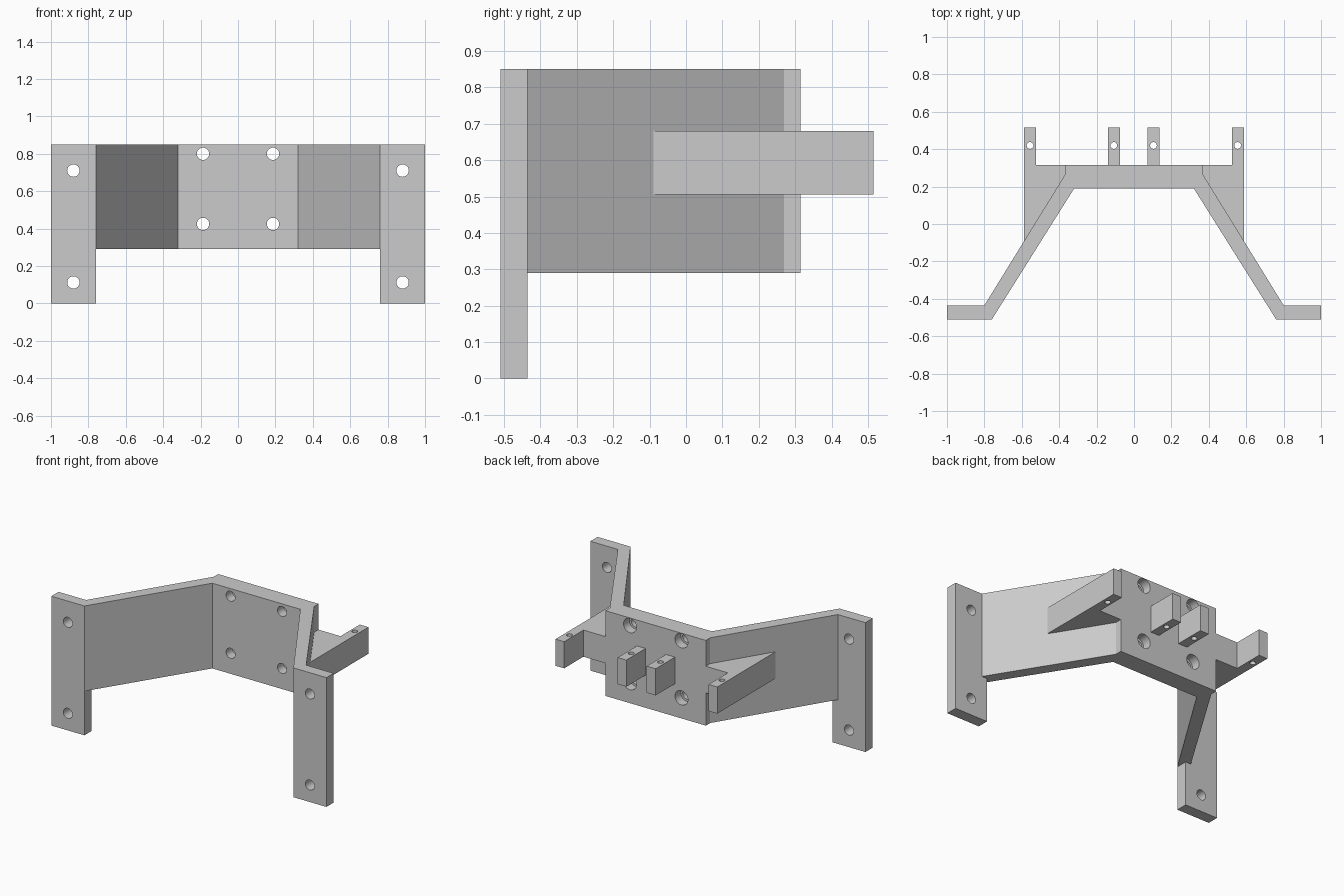
import bpy
import bmesh
import math
from mathutils import Matrix

default = bpy.data.objects.get("Cube")
if default:
    bpy.data.objects.remove(default, do_unlink=True)

grey = bpy.data.materials.new("plain grey")
grey.use_nodes = True
COLOUR = (0.6, 0.6, 0.6, 1)
grey.diffuse_color = COLOUR
grey.node_tree.nodes["Principled BSDF"].inputs["Base Color"].default_value = COLOUR


def finish(name, bm):
    bmesh.ops.recalc_face_normals(bm, faces=bm.faces)
    mesh = bpy.data.meshes.new(name)
    bm.to_mesh(mesh)
    bm.free()
    mesh.materials.append(grey)
    obj = bpy.data.objects.new(name, mesh)
    bpy.context.collection.objects.link(obj)
    return obj


def prism(name, outline, z0, z1):
    """Extrude a plan outline from z0 up to z1."""
    bm = bmesh.new()
    face = bm.faces.new([bm.verts.new((x, y, z0)) for x, y in outline])
    top = bmesh.ops.extrude_face_region(bm, geom=[face])["geom"]
    verts = [g for g in top if isinstance(g, bmesh.types.BMVert)]
    bmesh.ops.translate(bm, verts=verts, vec=(0, 0, z1 - z0))
    return finish(name, bm)


def box(name, x0, x1, y0, y1, z0, z1):
    return prism(name, [(x0, y0), (x1, y0), (x1, y1), (x0, y1)], z0, z1)


def drill(name, centre, radius, depth, along_y=True):
    bm = bmesh.new()
    turn = Matrix.Rotation(math.pi / 2, 4, "X") if along_y else Matrix()
    bmesh.ops.create_cone(bm, cap_ends=True, segments=32, radius1=radius, radius2=radius,
                          depth=depth, matrix=Matrix.Translation(centre) @ turn)
    obj = finish(name, bm)
    obj.hide_render = True
    return obj


def combine(target, other, operation):
    mod = target.modifiers.new(operation.lower(), "BOOLEAN")
    mod.operation = operation
    mod.solver = "EXACT"
    mod.object = other
    bpy.context.view_layer.objects.active = target
    bpy.ops.object.modifier_apply(modifier=mod.name)
    bpy.data.objects.remove(other, do_unlink=True)


FRONT, BACK, TIP = -0.51, 0.315, 0.515
LOW, HIGH = 0.29, 0.85
TAB_LOW, TAB_HIGH = 0.505, 0.68

# Back plate with two splayed arms and foot flanges
half = [(0.32, 0.19), (0.76, FRONT), (1, FRONT), (1, -0.435),
        (0.80, -0.435), (0.365, 0.27), (0.365, BACK)]
bracket = prism("mounting_bracket", half + [(-x, y) for x, y in reversed(half)], LOW, HIGH)

for side in (-1, 1):
    # Foot flange running down to the ground
    foot = box("foot", *sorted((side * 0.76, side)), FRONT, -0.435, 0, HIGH)
    combine(bracket, foot, "UNION")
    # Outer tab with its triangular gusset, rooted inside the arm
    gusset = [(0.588, -0.09), (0.588, TIP), (0.525, TIP), (0.525, BACK),
              (0.34, BACK), (0.34, 0.25)]
    tab = prism("outer_tab", [(side * x, y) for x, y in gusset], TAB_LOW, TAB_HIGH)
    combine(bracket, tab, "UNION")

# Inner pair of tabs
for x0, x1 in ((-0.14, -0.075), (0.073, 0.136)):
    combine(bracket, box("inner_tab", x0, x1, 0.25, TIP, TAB_LOW, TAB_HIGH), "UNION")

# Screw holes in the feet, counterbored holes in the plate
for side in (-1, 1):
    for z in (0.112, 0.71):
        combine(bracket, drill("foot_hole", (side * 0.88, -0.47, z), 0.033, 0.3), "DIFFERENCE")
    for z in (0.425, 0.8):
        x = side * 0.187
        combine(bracket, drill("plate_hole", (x, 0.25, z), 0.033, 0.3), "DIFFERENCE")
        combine(bracket, drill("counterbore", (x, 0.35, z), 0.047, 0.19), "DIFFERENCE")

# Pin holes down through the tabs
for x in (-0.556, -0.108, 0.104, 0.554):
    combine(bracket, drill("pin_hole", (x, 0.42, 0.59), 0.018, 0.3, False), "DIFFERENCE")

bpy.ops.object.select_all(action="DESELECT")
bracket.select_set(True)
bpy.context.view_layer.objects.active = bracket
bpy.ops.object.shade_smooth_by_angle(angle=math.radians(25))
